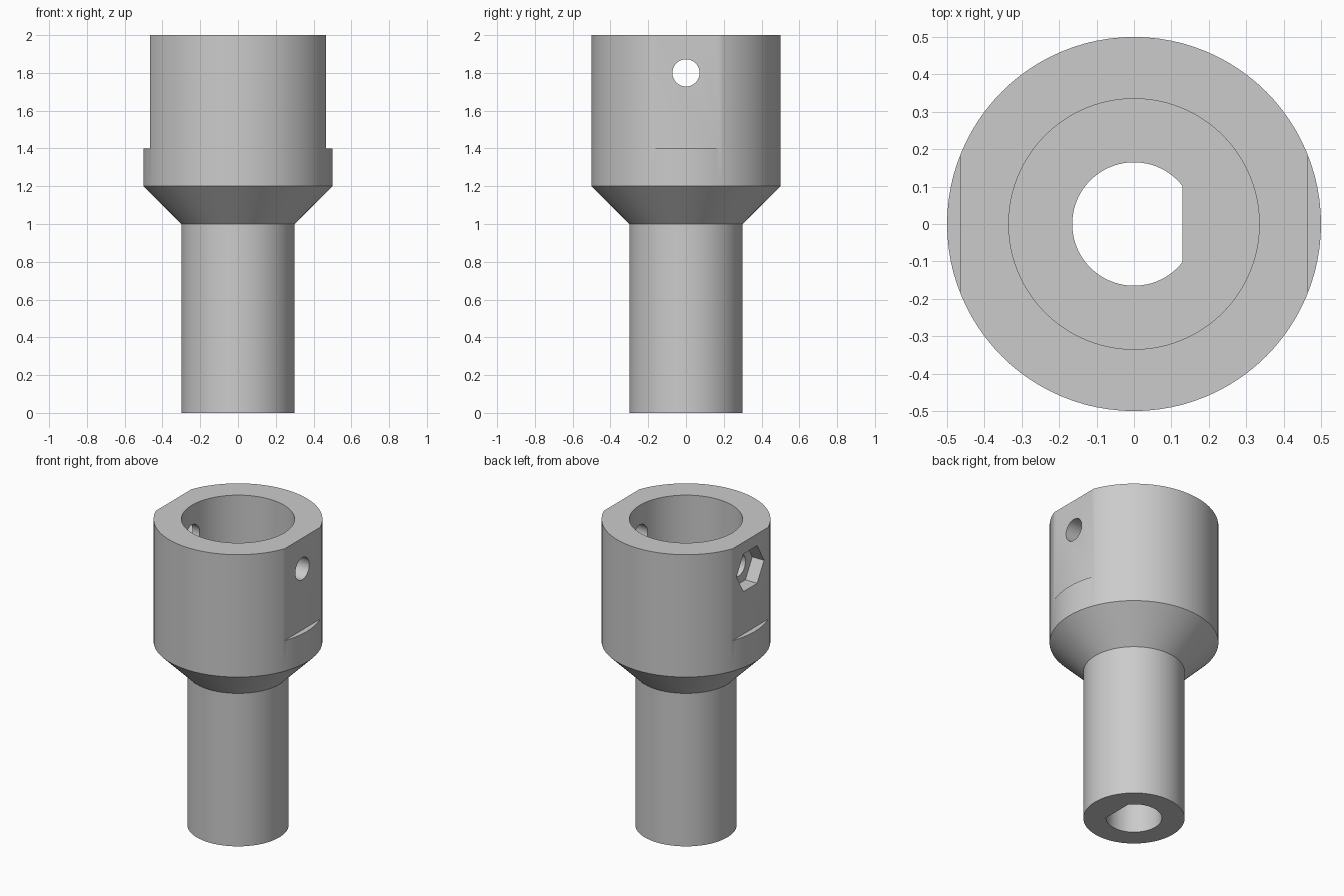
import bpy, bmesh, math
from mathutils import Matrix

cube = bpy.data.objects.get("Cube")
if cube:
    bpy.data.objects.remove(cube, do_unlink=True)

SEGMENTS = 96
HOLE_Z = 1.8


def make_object(name, bm):
    bmesh.ops.recalc_face_normals(bm, faces=bm.faces)
    mesh = bpy.data.meshes.new(name)
    bm.to_mesh(mesh)
    bm.free()
    obj = bpy.data.objects.new(name, mesh)
    bpy.context.collection.objects.link(obj)
    return obj


def lathe(name, profile):
    """Spin a profile that starts and ends on the z axis."""
    bm = bmesh.new()
    verts = [bm.verts.new((r, 0, z)) for r, z in profile]
    edges = [bm.edges.new(pair) for pair in zip(verts, verts[1:])]
    bmesh.ops.spin(bm, geom=verts + edges, cent=(0, 0, 0), axis=(0, 0, 1),
                   angle=math.tau, steps=SEGMENTS, use_duplicate=False)
    bmesh.ops.remove_doubles(bm, verts=bm.verts, dist=0.0001)
    return make_object(name, bm)


def prism(name, points, start, end, turn=Matrix()):
    """Extrude a flat outline along z, then turn it into place."""
    bm = bmesh.new()
    face = bm.faces.new([bm.verts.new((x, y, start)) for x, y in points])
    moved = bmesh.ops.extrude_face_region(bm, geom=[face])["geom"]
    bmesh.ops.translate(bm, vec=(0, 0, end - start),
                        verts=[v for v in moved if isinstance(v, bmesh.types.BMVert)])
    bm.transform(turn)
    return make_object(name, bm)


def ring(radius, count):
    return [(radius * math.cos(math.tau * i / count),
             radius * math.sin(math.tau * i / count)) for i in range(count)]


def arc(radius, first, last, count):
    angles = [first + (last - first) * i / count for i in range(count + 1)]
    return [(radius * math.cos(a), radius * math.sin(a)) for a in angles]


# Stem, flared shoulder and hollow socket in one turned body
body = lathe("shaft_adapter", [(0, 0), (0.3, 0), (0.3, 1), (0.5, 1.2), (0.5, 2),
                               (0.335, 2), (0.335, 1.2), (0, 1.2)])

# Flat-sided bore running down through the stem
half = math.acos(0.13 / 0.165)
cutters = [prism("bore_cutter", arc(0.165, half, math.tau - half, 64), -0.1, 1.5)]

# Flats on both sides of the socket
for side in (-1, 1):
    near, far = side * 0.465, side * 0.6
    outline = [(near, -0.4), (far, -0.4), (far, 0.4), (near, 0.4)]
    cutters.append(prism("flat_cutter", outline, 1.4, 2.1))

# Cross hole for the screw and hexagonal nut pocket
along_x = Matrix.Translation((0, 0, HOLE_Z)) @ Matrix.Rotation(math.pi / 2, 4, "Y")
nut = [(y, x) for x, y in ring(0.142, 6)]
cutters.append(prism("screw_hole_cutter", ring(0.072, 48), -0.7, 0.7, along_x))
cutters.append(prism("nut_pocket_cutter", nut, -0.7, -0.38, along_x))

bpy.ops.object.select_all(action="DESELECT")
bpy.context.view_layer.objects.active = body
body.select_set(True)
for cutter in cutters:
    cutter.hide_render = True
    cut = body.modifiers.new(cutter.name, "BOOLEAN")
    cut.operation = "DIFFERENCE"
    cut.solver = "EXACT"
    cut.object = cutter
    bpy.ops.object.modifier_apply(modifier=cut.name)
    bpy.data.objects.remove(cutter, do_unlink=True)

# Plain grey material
grey = bpy.data.materials.new("light_grey")
grey.use_nodes = True
colour = (0.6, 0.6, 0.6, 1)
grey.diffuse_color = colour
grey.node_tree.nodes["Principled BSDF"].inputs["Base Color"].default_value = colour
body.data.materials.clear()
body.data.materials.append(grey)

bpy.ops.object.shade_smooth_by_angle(angle=math.radians(25))
